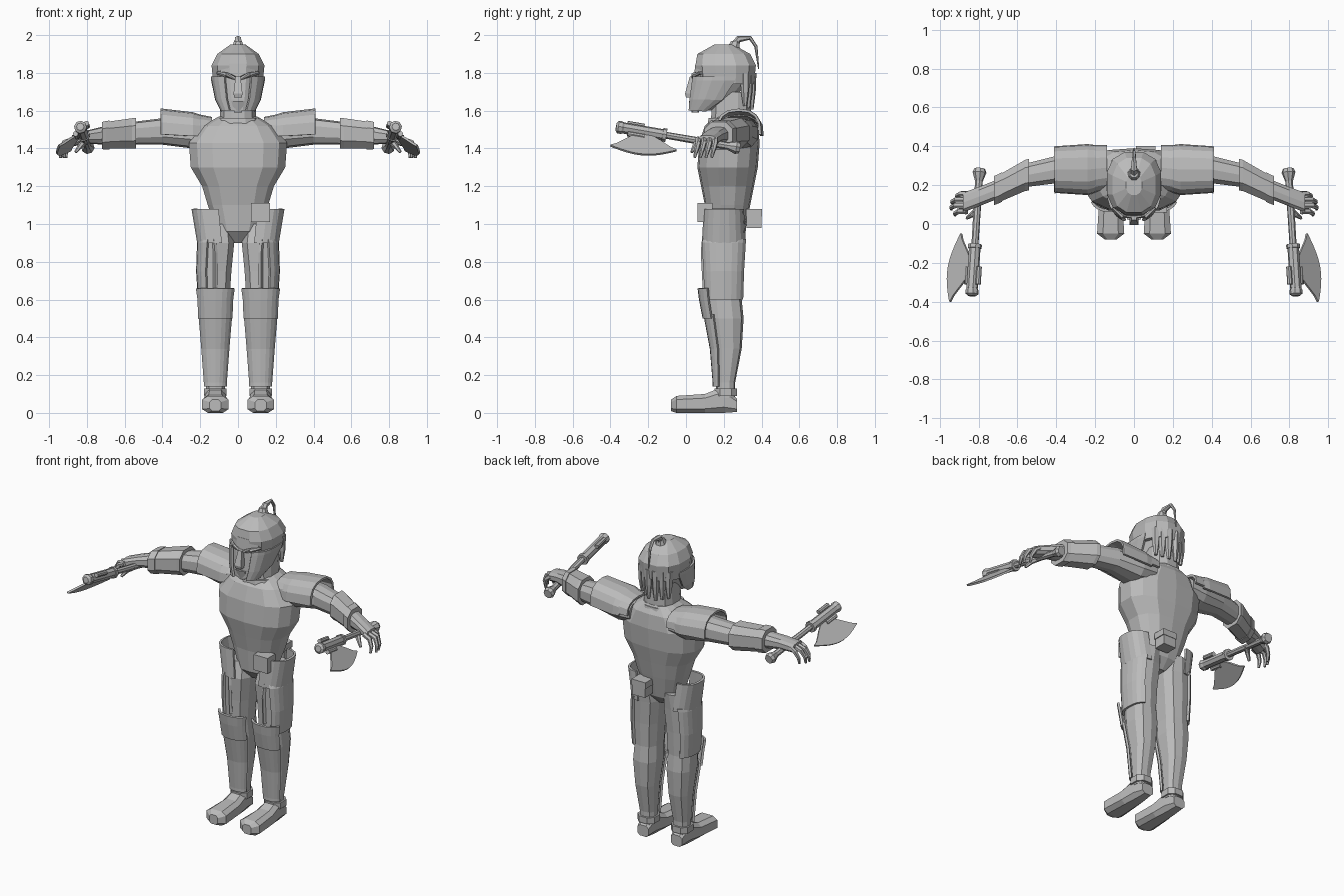
import bpy, bmesh
from math import sin, cos, pi, radians, copysign
from mathutils import Vector

if "Cube" in bpy.data.objects:
    bpy.data.objects.remove(bpy.data.objects["Cube"])

colour = (0.5, 0.5, 0.5, 1)
grey = bpy.data.materials.new("plain grey")
grey.use_nodes = True
grey.diffuse_color = colour
grey.node_tree.nodes["Principled BSDF"].inputs["Base Color"].default_value = colour


def finish(name, bm, mirror=False, thickness=0):
    bmesh.ops.recalc_face_normals(bm, faces=bm.faces)
    mesh = bpy.data.meshes.new(name)
    bm.to_mesh(mesh)
    bm.free()
    mesh.materials.append(grey)
    part = bpy.data.objects.new(name, mesh)
    bpy.context.collection.objects.link(part)
    if thickness:
        solid = part.modifiers.new("thickness", "SOLIDIFY")
        solid.thickness, solid.offset = thickness, 0
    if mirror:
        part.modifiers.new("mirror", "MIRROR")


def skin(rings, closed=True):
    bm = bmesh.new()
    loops = [[bm.verts.new(point) for point in ring] for ring in rings]
    for low, high in zip(loops, loops[1:]):
        for i in range(0 if closed else 1, len(low)):
            bm.faces.new((low[i - 1], low[i], high[i], high[i - 1]))
    if closed:
        bm.faces.new(loops[0])
        bm.faces.new(loops[-1])
    return bm


def loft(name, axis, rows, sides=10, power=0.8, arc=None, mirror=True):
    """Rows hold position, then centre and half size along the other two axes."""
    if arc:
        start, end = map(radians, arc)
        angles = [start + (end - start) * i / sides for i in range(sides + 1)]
        reach = 1
    else:
        angles = [2 * pi * (i + 0.5) / sides for i in range(sides)]
        reach = cos(pi / sides)

    def rounded(value):
        return copysign(min(abs(value) / reach, 1) ** power, value)

    def ring(position, u, half_u, v, half_v):
        points = []
        for angle in angles:
            a = u + half_u * rounded(cos(angle))
            b = v + half_v * rounded(sin(angle))
            points.append({"x": (position, a, b), "y": (a, position, b), "z": (a, b, position)}[axis])
        return points

    bm = skin([ring(*row) for row in rows], not arc)
    finish(name, bm, mirror, 0.014 if arc else 0)


def core(name, rows, sides=12):
    """Upright part on the centre line: height, half width, centre y, half depth."""
    loft(name, "z", [(z, 0, width, y, depth) for z, width, y, depth in rows], sides, mirror=False)


def section(rows, position):
    for low, high in zip(rows, rows[1:]):
        if position <= high[0]:
            break
    t = min((position - low[0]) / (high[0] - low[0]), 1)
    return [position] + [a + (b - a) * t for a, b in zip(low[1:], high[1:])]


def cover(name, axis, rows, start, end, grow, flare=0, arc=None, sides=8):
    """Armour that follows part of a limb at a small distance."""
    inner = [row for row in rows if start < row[0] < end]
    fitted = []
    for pos, u, half_u, v, half_v in [section(rows, start), *inner, section(rows, end)]:
        gap = grow + flare * (pos - start) / (end - start)
        fitted.append((pos, u, half_u + gap, v, half_v + gap))
    loft(name, axis, fitted, sides, arc=arc)


def tube(name, points, radii, sides=6, mirror=True):
    points = [Vector(point) for point in points]
    rings = []
    for i, point in enumerate(points):
        along = points[min(i + 1, len(points) - 1)] - points[max(i - 1, 0)]
        side = along.cross(Vector((1, 0.2, 0.1))).normalized()
        other = along.normalized().cross(side)
        turns = [2 * pi * k / sides for k in range(sides)]
        rings.append([point + radii[i] * (side * cos(a) + other * sin(a)) for a in turns])
    finish(name, skin(rings), mirror)


def box(name, centre, size):
    x, y, z = centre
    width, depth, height = (s / 2 for s in size)
    rows = [(z + side * height, x, width, y, depth) for side in (-1, 1)]
    loft(name, "z", rows, sides=4, power=1, mirror=False)


# torso and neck
core("torso", [
    (0.9, 0.03, 0.21, 0.05), (0.96, 0.11, 0.21, 0.1), (1.1, 0.16, 0.22, 0.12),
    (1.2, 0.19, 0.22, 0.14), (1.3, 0.25, 0.22, 0.16), (1.43, 0.26, 0.23, 0.16),
    (1.52, 0.19, 0.24, 0.14), (1.57, 0.1, 0.25, 0.1)], sides=14)
core("neck", [(1.5, 0.1, 0.24, 0.11), (1.7, 0.09, 0.24, 0.1)])
core("collar", [(1.5, 0.13, 0.24, 0.13), (1.56, 0.11, 0.24, 0.12)])

# head, helmet and face
head = [(1.6, 0, 0.07, 0.08, 0.05), (1.66, 0, 0.1, 0.14, 0.11),
        (1.76, 0, 0.12, 0.19, 0.15), (1.85, 0, 0.12, 0.2, 0.15)]
loft("head", "z", head, sides=12, mirror=False)
core("helmet", [(1.74, 0.13, 0.21, 0.15), (1.84, 0.14, 0.21, 0.16),
                (1.9, 0.11, 0.2, 0.14), (1.95, 0.04, 0.2, 0.05)])
cover("cheek_guard", "z", head, 1.6, 1.78, grow=0.015, arc=(-65, 20), sides=5)
core("nose", [(1.67, 0.02, 0.03, 0.03), (1.69, 0.024, 0.03, 0.035), (1.78, 0.013, 0.04, 0.02)], sides=4)
core("beard", [(1.59, 0.02, 0.05, 0.02), (1.65, 0.035, 0.04, 0.025)], sides=6)
tube("brow", [(0.01, 0.04, 1.77), (0.06, 0.04, 1.79), (0.11, 0.08, 1.8)], (0.01, 0.013, 0.008))

# topknot and hair strands behind the neck
core("topknot_base", [(1.93, 0.035, 0.25, 0.035), (1.97, 0.02, 0.26, 0.02)], sides=8)
tube("topknot", [(0, 0.26, 1.95), (0, 0.28, 1.98), (0, 0.34, 1.985), (0, 0.37, 1.94), (0, 0.385, 1.82)],
     (0.022, 0.018, 0.011, 0.009, 0.003), mirror=False)
for i in range(3):
    x = 0.025 + 0.035 * i
    back = 0.36 - x / 2
    tube("hair_strand", [(x, back, 1.8), (x, back, 1.7), (x, back, 1.6 + x / 4)], (0.026, 0.022, 0.01))

# arms with gauntlets and shoulder plates
arm = [(0.14, 0.29, 0.09, 1.48, 0.06), (0.24, 0.28, 0.1, 1.48, 0.08), (0.4, 0.28, 0.07, 1.49, 0.07),
       (0.56, 0.25, 0.06, 1.48, 0.06), (0.7, 0.18, 0.05, 1.47, 0.05), (0.8, 0.14, 0.05, 1.46, 0.035),
       (0.88, 0.11, 0.05, 1.44, 0.03)]
loft("arm", "x", arm)
cover("gauntlet", "x", arm, 0.54, 0.71, grow=0.02)
cover("gauntlet_cuff", "x", arm, 0.68, 0.72, grow=0.025)
cover("shoulder_plate", "x", arm, 0.2, 0.41, grow=0.02, flare=0.025, arc=(-5, 185))
cover("collar_plate", "x", arm, 0.14, 0.25, grow=0.02, arc=(0, 180))

# fingers and thumb
for i, reach in enumerate((0, 0.02, 0.015, -0.01)):
    y = 0.065 + 0.03 * i
    tip = 0.92 + reach
    tube("finger", [(0.86, y, 1.45), (tip - 0.02, y, 1.43), (tip, y - 0.01, 1.39), (tip, y - 0.02, 1.35)],
         (0.016, 0.015, 0.012, 0.007))
tube("thumb", [(0.8, 0.08, 1.44), (0.83, 0.05, 1.42), (0.86, 0.03, 1.38)], (0.018, 0.015, 0.008))

# legs and feet
leg = [(0.08, 0.12, 0.05, 0.21, 0.05), (0.16, 0.12, 0.05, 0.21, 0.05), (0.34, 0.12, 0.065, 0.22, 0.075),
       (0.5, 0.12, 0.08, 0.21, 0.095), (0.6, 0.12, 0.075, 0.2, 0.095), (0.75, 0.12, 0.085, 0.2, 0.1),
       (0.9, 0.11, 0.09, 0.2, 0.11), (1, 0.1, 0.06, 0.22, 0.1)]
loft("leg", "z", leg)
loft("foot", "y", [
    (-0.08, 0.12, 0.03, 0.04, 0.03), (-0.05, 0.12, 0.07, 0.045, 0.045), (0.1, 0.12, 0.06, 0.05, 0.05),
    (0.2, 0.12, 0.05, 0.07, 0.07), (0.27, 0.12, 0.04, 0.04, 0.035)], sides=8, power=0.65)
cover("ankle_cuff", "z", leg, 0.09, 0.13, grow=0.01)

# leg armour
cover("shin_plate", "z", leg, 0.14, 0.52, grow=0.012, arc=(210, 330))
cover("knee_plate", "z", leg, 0.5, 0.66, grow=0.02, flare=0.015, arc=(215, 325))
cover("thigh_guard", "z", leg, 0.6, 0.92, grow=0.01, arc=(-65, 65))
loft("hip_cuff", "z", [(0.9, 0.11, 0.1, 0.2, 0.11), (1.08, 0.13, 0.11, 0.2, 0.1)], arc=(-100, 85))
tube("thigh_strap", [(0.13, 0.1, 0.96), (0.12, 0.09, 0.85), (0.12, 0.1, 0.66)], (0.012, 0.012, 0.012), sides=4)

# belt pouches
box("front_pouch", (0.12, 0.1, 1.06), (0.1, 0.08, 0.1))
box("back_pouch", (0.06, 0.36, 1.03), (0.09, 0.08, 0.1))
box("back_pouch_flap", (0.06, 0.36, 1.06), (0.1, 0.085, 0.04))


# axes: the handle runs forward through the hand, outward is the blade direction
def on_handle(y, outward=0):
    t = (0.27 - y) / 0.64
    return (0.795 + 0.04 * t + 0.72 * outward, y, 1.405 + 0.11 * t - 0.69 * outward)


def rod(name, stations, radii, outward=0):
    tube(name, [on_handle(y, outward) for y in stations], radii, sides=8)


rod("axe_handle", (0.285, 0.265, 0.22, -0.13), (0.028, 0.036, 0.02, 0.018))
rod("axe_sleeve", (-0.11, -0.33), (0.03, 0.03))
rod("axe_collar", (-0.105, -0.125), (0.036, 0.036))
rod("axe_cap", (-0.32, -0.34, -0.36, -0.37), (0.022, 0.034, 0.034, 0.02))
for offset in (0.04, -0.04):
    rod("axe_side_rod", (-0.22, -0.31), (0.014, 0.014), offset)

# crescent blade
outer, inner = [], []
steps = 12
for i in range(steps + 1):
    t = i / steps
    y = -0.05 - 0.35 * t
    tips = 0.1 + 0.05 * t
    bulge = max(sin(pi * t), 0)
    outer.append(on_handle(y, tips + 0.004 + 0.05 * bulge))
    inner.append(on_handle(y, tips - 0.105 * bulge ** 1.5))
finish("axe_blade", skin([outer, inner], closed=False), True, 0.012)
